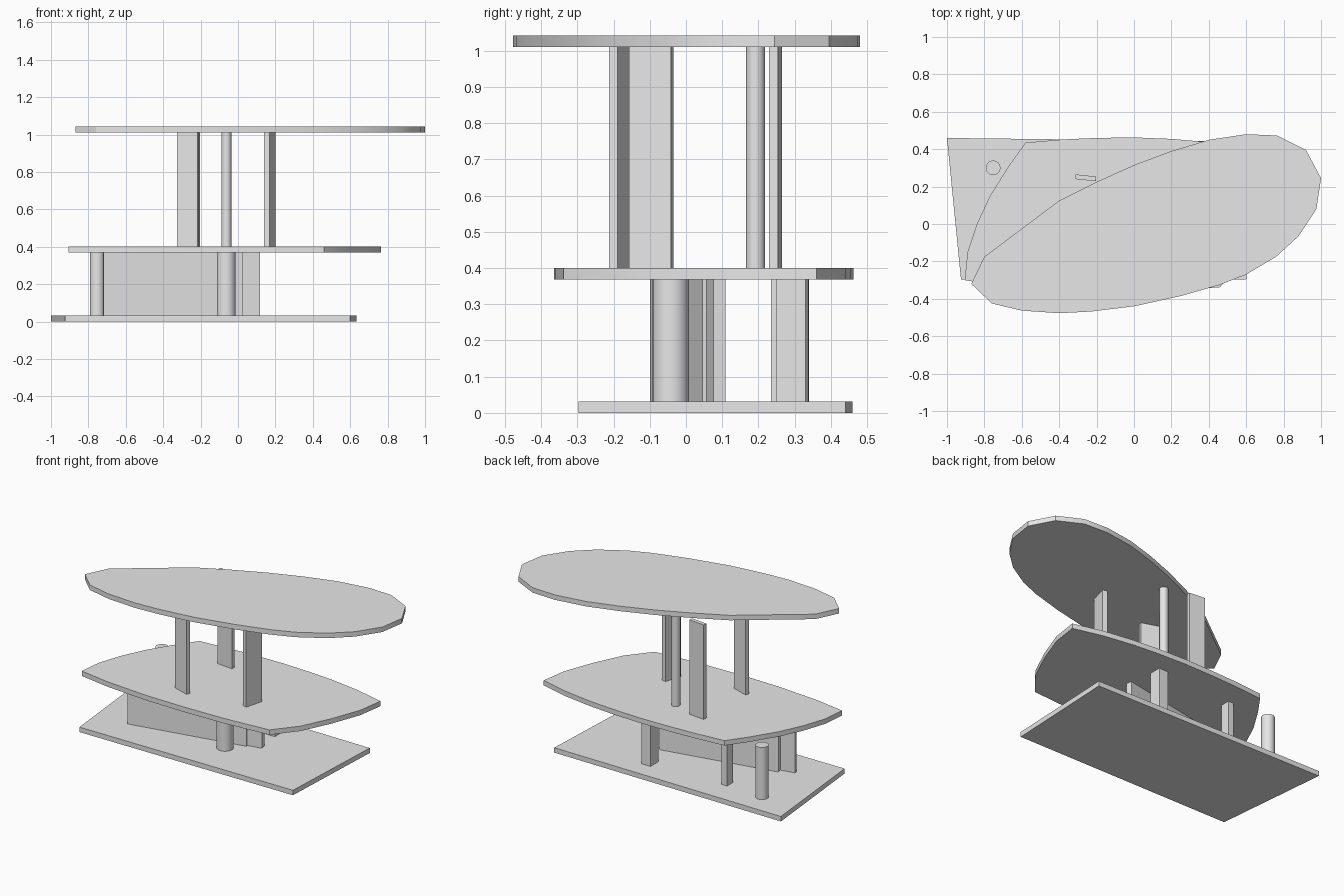
import bpy
import bmesh
from math import radians

default = bpy.data.objects.get("Cube")
if default:
    bpy.data.objects.remove(default, do_unlink=True)

# Single plain material
grey = bpy.data.materials.new("light_grey")
grey.use_nodes = True
grey.diffuse_color = (0.8, 0.8, 0.8, 1)
grey.node_tree.nodes["Principled BSDF"].inputs["Base Color"].default_value = grey.diffuse_color

# Shelf heights: each board's underside, all with one thickness
THICK = 0.032
LOW, MID, HIGH = 0.0, 0.368, 1.01


def finish(obj, name, smooth=True):
    """Name the active object, give it the material and shade it."""
    obj.name = obj.data.name = name
    obj.data.materials.append(grey)
    if smooth:
        bpy.ops.object.select_all(action='DESELECT')
        obj.select_set(True)
        bpy.context.view_layer.objects.active = obj
        bpy.ops.object.shade_smooth_by_angle(angle=radians(30))
    return obj


def board(name, outline, z, smooth=True):
    """Extrude a flat outline into a board."""
    bm = bmesh.new()
    face = bm.faces.new([bm.verts.new((x, y, z)) for x, y in outline])
    grown = bmesh.ops.extrude_face_region(bm, geom=[face])
    top = [v for v in grown["geom"] if isinstance(v, bmesh.types.BMVert)]
    bmesh.ops.translate(bm, vec=(0, 0, THICK), verts=top)
    bmesh.ops.recalc_face_normals(bm, faces=bm.faces)
    mesh = bpy.data.meshes.new(name)
    bm.to_mesh(mesh)
    bm.free()
    obj = bpy.data.objects.new(name, mesh)
    bpy.context.collection.objects.link(obj)
    return finish(obj, name, smooth)


def plate(name, centre, size, angle, bottom, top):
    """Upright rectangular support, turned about its vertical axis."""
    bpy.ops.mesh.primitive_cube_add(size=1, location=(*centre, (bottom + top) / 2),
                                    rotation=(0, 0, radians(angle)))
    obj = bpy.context.object
    obj.scale = (*size, top - bottom)
    return finish(obj, name, False)


def post(name, centre, radius, bottom, top):
    """Upright round support."""
    bpy.ops.mesh.primitive_cylinder_add(vertices=32, radius=radius, depth=top - bottom,
                                        location=(*centre, (bottom + top) / 2))
    return finish(bpy.context.object, name)


# Bottom board: skewed rectangle
board("bottom_board", [(-1, 0.46), (-0.925, -0.297), (0.6, -0.297), (0.633, 0.44)], LOW, False)

# Middle board: barrel shape with four bowed edges
board("middle_board", [
    (-0.58, 0.435), (-0.67, 0.31), (-0.77, 0.15), (-0.84, 0), (-0.89, -0.15), (-0.905, -0.3),
    (-0.7, -0.335), (-0.4, -0.36), (-0.14, -0.365), (0.15, -0.36), (0.46, -0.338),
    (0.58, -0.19), (0.67, 0), (0.74, 0.19), (0.765, 0.36),
    (0.57, 0.41), (0.37, 0.44), (0.2, 0.455), (0, 0.463), (-0.2, 0.46), (-0.38, 0.452)], MID)

# Top board: long slanted oval
board("top_board", [
    (1, 0.245), (0.975, 0.08), (0.88, -0.065), (0.76, -0.175), (0.6, -0.27), (0.46, -0.325),
    (0.25, -0.385), (0, -0.44), (-0.23, -0.468), (-0.4, -0.477), (-0.6, -0.463),
    (-0.76, -0.425), (-0.87, -0.32), (-0.8, -0.175), (-0.6, -0.025), (-0.4, 0.125),
    (-0.2, 0.225), (0, 0.315), (0.2, 0.39), (0.4, 0.45), (0.6, 0.48), (0.765, 0.473),
    (0.92, 0.395)], HIGH)

# Supports between bottom and middle boards
lower = (LOW + THICK, MID)
plate("lower_front_panel", (-0.347, -0.018), (0.76, 0.018), 11, *lower)
plate("lower_back_panel", (-0.258, 0.02), (0.76, 0.035), 11, *lower)
plate("lower_back_leg", (0.055, 0.29), (0.065, 0.08), 0, *lower)
plate("lower_small_leg", (-0.48, 0.265), (0.04, 0.06), 0, *lower)
post("lower_front_post", (-0.063, -0.042), 0.05, *lower)
post("lower_corner_post", (-0.753, 0.3), 0.039, *lower)

# Supports between middle and top boards
upper = (MID + THICK, HIGH)
plate("upper_front_leg", (-0.268, -0.183), (0.115, 0.025), -18, *upper)
plate("upper_side_leg", (0.17, -0.096), (0.03, 0.12), -15, *upper)
plate("upper_back_leg", (-0.258, 0.247), (0.11, 0.025), -6, *upper)
post("upper_post", (-0.062, 0.192), 0.026, *upper)
